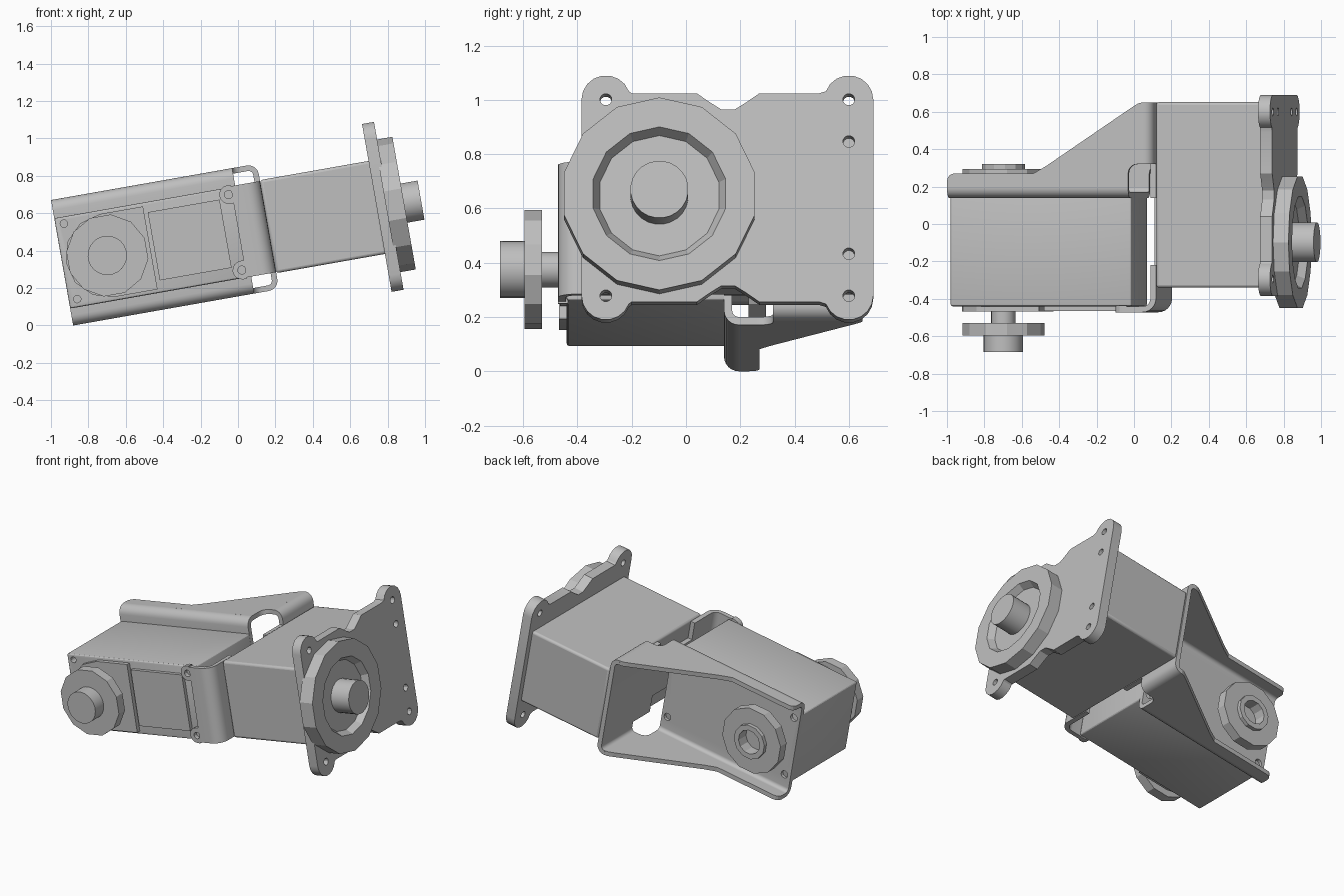
import bpy, bmesh
from math import sin, cos, pi, radians
from mathutils import Matrix, Vector

if "Cube" in bpy.data.objects:
    bpy.data.objects.remove(bpy.data.objects["Cube"])

grey = bpy.data.materials.new("plain grey")
grey.use_nodes = True
COLOUR = (0.52, 0.52, 0.52, 1)
grey.diffuse_color = COLOUR
grey.node_tree.nodes["Principled BSDF"].inputs["Base Color"].default_value = COLOUR

# The whole assembly is tilted; parts are made in its own straight frame
TILT = Matrix.Rotation(radians(-10), 4, 'Y')
X, Y, Z = 0, 1, 2
MID = 0.49
parts = []


def place(axis, a, b, h):
    """Plane coordinates a, b and height h along an axis to a point."""
    p = [a, b]
    p.insert(axis, h)
    return p


def finish(name, bm):
    bmesh.ops.recalc_face_normals(bm, faces=bm.faces)
    me = bpy.data.meshes.new(name)
    bm.to_mesh(me)
    bm.free()
    me.materials.append(grey)
    ob = bpy.data.objects.new(name, me)
    bpy.context.collection.objects.link(ob)
    ob.matrix_world = TILT
    parts.append(ob)
    return ob


def prism(name, axis, outline, lo, hi):
    bm = bmesh.new()
    bottom = [bm.verts.new(place(axis, a, b, lo)) for a, b in outline]
    top = [bm.verts.new(place(axis, a, b, hi)) for a, b in outline]
    bm.faces.new(bottom)
    bm.faces.new(top)
    n = len(outline)
    for i in range(n):
        j = (i + 1) % n
        bm.faces.new((bottom[i], bottom[j], top[j], top[i]))
    return finish(name, bm)


def box(name, x, y, z, bevel=0.0):
    ob = prism(name, Z, [(x[0], y[0]), (x[1], y[0]), (x[1], y[1]), (x[0], y[1])], *z)
    if bevel:
        mod = ob.modifiers.new("soft edges", 'BEVEL')
        mod.width, mod.segments = bevel, 3
    return ob


def lathe(name, axis, centre, profile, sides=12):
    """Spin (radius, height) pairs about an axis; ends must have radius 0."""
    bm = bmesh.new()
    rings = []
    for r, h in profile:
        count = sides if r else 1
        turns = [2 * pi * (i + 0.5) / sides for i in range(count)]
        rings.append([bm.verts.new(place(axis, centre[0] + r * cos(t), centre[1] + r * sin(t), h))
                      for t in turns])
    for low, high in zip(rings, rings[1:]):
        for i in range(sides):
            j = (i + 1) % sides
            quad = [low[i % len(low)], low[j % len(low)], high[j % len(high)], high[i % len(high)]]
            bm.faces.new(list(dict.fromkeys(quad)))
    return finish(name, bm)


def cylinder(name, axis, centre, r, lo, hi, sides=24):
    return lathe(name, axis, centre, [(0, lo), (r, lo), (r, hi), (0, hi)], sides)


def arc(centre, r, start, end, steps=8):
    turns = [radians(start + (end - start) * i / steps) for i in range(steps + 1)]
    return [(centre[0] + r * cos(t), centre[1] + r * sin(t)) for t in turns]


def sheet(name, axis, path, bend, lo, hi, t=0.015):
    """Bent sheet metal: a path with rounded corners, thickened by t each side."""
    pts = [Vector(p) for p in path]
    line = [pts[0]]
    for a, b, c in zip(pts, pts[1:], pts[2:]):
        d, e = (a - b).normalized() * bend, (c - b).normalized() * bend
        for i in range(7):
            k = pi / 2 * i / 6
            line.append(b + d * (1 - sin(k)) + e * (1 - cos(k)))
    line.append(pts[-1])
    left, right = [], []
    for i, p in enumerate(line):
        run = (line[min(i + 1, len(line) - 1)] - line[max(i - 1, 0)]).normalized()
        side = Vector((-run.y, run.x)) * t
        left.append(tuple(p + side))
        right.append(tuple(p - side))
    return prism(name, axis, left + right[::-1], lo, hi)


def drill(ob, axis, centres, r, lo, hi):
    """Cut round holes and bake the result."""
    for c in centres:
        cutter = cylinder("hole_cutter", axis, c, r, lo, hi, 12)
        parts.remove(cutter)
        cutter.hide_render = True
        mod = ob.modifiers.new("hole", 'BOOLEAN')
        mod.operation, mod.solver, mod.object = 'DIFFERENCE', 'EXACT', cutter
        bpy.context.view_layer.update()
        baked = bpy.data.meshes.new_from_object(ob.evaluated_get(bpy.context.evaluated_depsgraph_get()))
        ob.modifiers.clear()
        ob.data = baked
        bpy.data.objects.remove(cutter)


# First motor body with its front cover panels
AXLE = (-0.623, MID)
screws = [(u, w) for u in (-0.822, 0.072) for w in (0.288, 0.698)]
body = box("first_motor_body", (-0.868, 0.115), (-0.44, 0.15), (0.245, 0.735), 0.012)
drill(body, Y, screws[:2], 0.02, -0.5, -0.38)
prism("front_axle_cover", Y,
      arc(AXLE, 0.225, 90, 270, 6) + [(-0.39, 0.265), (-0.39, 0.715)], -0.468, -0.43)
box("front_cover_panel", (-0.37, 0.02), (-0.464, -0.43), (0.31, 0.68))

# Front drive wheel and rear idler wheel of the first motor
cylinder("front_axle", Y, AXLE, 0.065, -0.54, -0.45)
cylinder("front_wheel", Y, AXLE, 0.22, -0.595, -0.53, 12)
cylinder("front_hub", Y, AXLE, 0.105, -0.685, -0.59)
lathe("rear_wheel", Y, AXLE, [(0, 0.15), (0.13, 0.15), (0.13, 0.23), (0.22, 0.23), (0.22, 0.295),
                              (0.115, 0.295), (0.115, 0.32), (0.08, 0.32), (0.08, 0.24), (0, 0.24)])

# Rear channel bracket: web, tapered side flanges and bent end plate
HIGH, LOW = 0.819, 0.168
web = sheet("bracket_web", X, [(0.2, HIGH), (0.155, HIGH), (0.155, LOW), (0.2, LOW)],
            0.04, -0.868, 0.115)
drill(web, Y, screws, 0.025, 0.1, 0.2)
flange = ([(-0.868, 0.195), (0.115, 0.195), (0.115, 0.26)] + arc((0.165, 0.27), 0.05, 180, 90, 5)
          + [(0.195, 0.32), (0.195, 0.65), (0.17, 0.645), (0.13, 0.62), (-0.33, 0.31), (-0.40, 0.27)]
          + arc((-0.828, 0.23), 0.04, 90, 180, 4))
for name, w in (("upper", HIGH), ("lower", LOW)):
    prism(name + "_bracket_flange", Z, flange, w - 0.015, w + 0.015)
sheet("bracket_end_plate", Y, [(0.19, HIGH), (0.235, HIGH), (0.235, LOW), (0.19, LOW)],
      0.04, 0.32, 0.65)
box("bracket_end_neck", (0.22, 0.25), (0.14, 0.33), (0.245, 0.74))
box("bracket_end_bridge", (0.22, 0.25), (-0.23, 0.15), (0.36, 0.62))

# Front tab that wraps round the corner and is screwed to the first motor
tab = sheet("front_tab", Z, [(0.09, -0.457), (0.235, -0.457), (0.235, -0.22)],
            0.06, 0.245, 0.74)
for name, c in zip(("lower", "upper"), screws[2:]):
    ear = prism(name + "_tab_ear", Y, arc(c, 0.05, 90, 270) + [(0.09, c[1] - 0.05), (0.09, c[1] + 0.05)],
                -0.472, -0.435)
    drill(ear, Y, [c], 0.022, -0.5, -0.445)

# Second motor body
box("second_motor_body", (0.25, 0.85), (-0.34, 0.652), (0.24, 0.745), 0.015)

# Mounting plate with four ears and a dip in each long edge
ears = [(0.6, 0.857), (-0.295, 0.857)]
half = (arc(ears[0], 0.09, 0, 160) + [(0.49, 0.88), (0.27, 0.88), (0.22, 0.845), (0.18, 0.82),
                                     (0.13, 0.82), (0.09, 0.845), (0.04, 0.88), (-0.2, 0.88)]
        + arc(ears[1], 0.09, 20, 180))
plate = prism("mounting_plate", X, half + [(a, 2 * MID - b) for a, b in reversed(half)], 0.84, 0.905)
holes = ears + [(0.6, 0.70)]
drill(plate, X, holes + [(a, 2 * MID - b) for a, b in holes], 0.022, 0.8, 1.0)

# Output wheel with a sunken ring and its hub
OUT = (-0.098, MID)
lathe("output_wheel", X, OUT, [(0, 0.89), (0.36, 0.89), (0.36, 0.988), (0.25, 0.988),
                               (0.225, 0.945), (0, 0.945)], 14)
cylinder("output_hub", X, OUT, 0.107, 0.93, 1.08)

# Smooth the bends and keep edges sharp
bpy.ops.object.select_all(action='DESELECT')
for ob in parts:
    ob.select_set(True)
bpy.context.view_layer.objects.active = parts[0]
bpy.ops.object.shade_smooth_by_angle(angle=radians(22))
